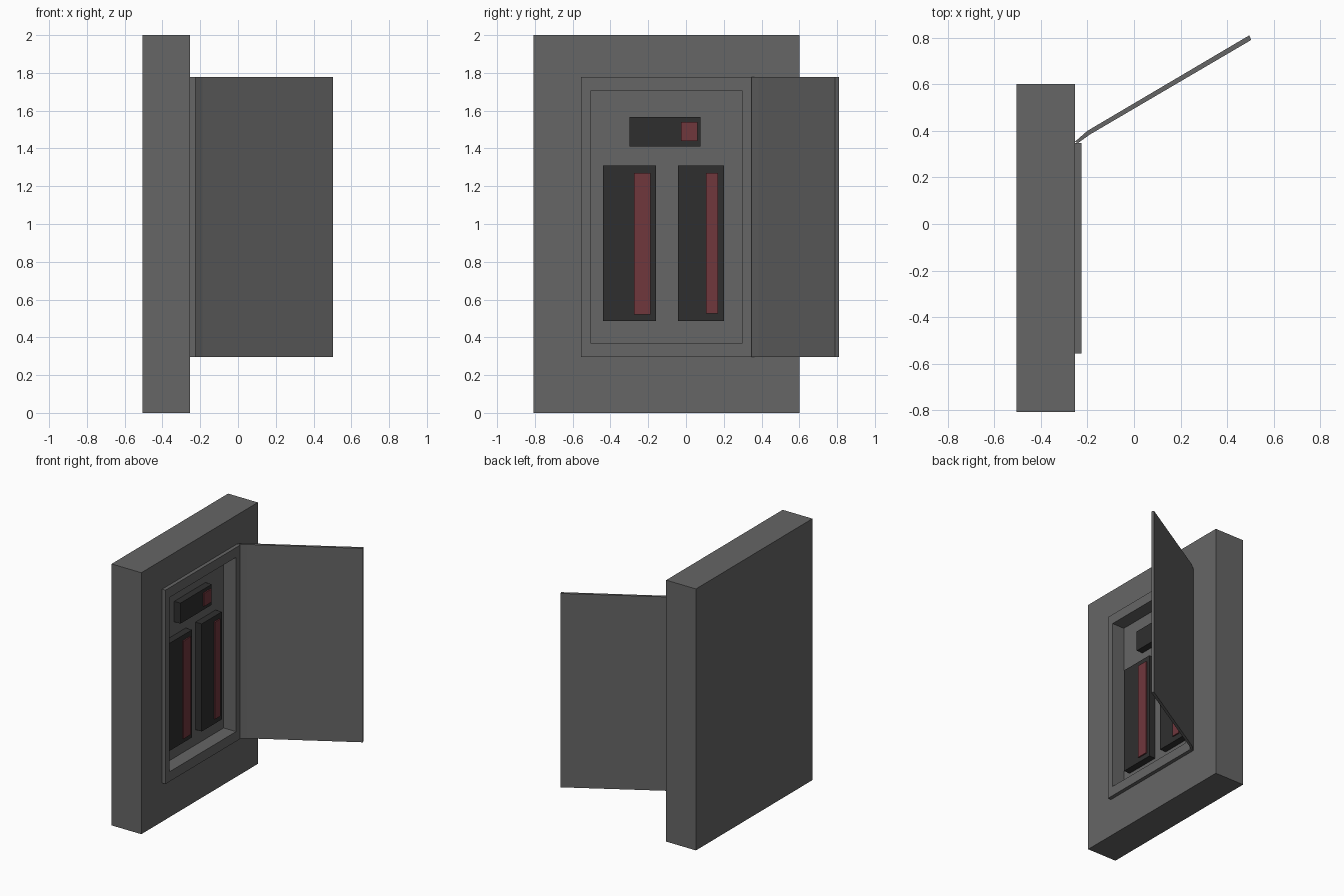
import bpy, bmesh

if "Cube" in bpy.data.objects:
    bpy.data.objects.remove(bpy.data.objects["Cube"])


def finish(name, bm, mat):
    bmesh.ops.recalc_face_normals(bm, faces=bm.faces)
    mesh = bpy.data.meshes.new(name)
    bm.to_mesh(mesh)
    bm.free()
    obj = bpy.data.objects.new(name, mesh)
    bpy.context.collection.objects.link(obj)
    mesh.materials.append(mat)
    return obj


def material(name, color):
    mat = bpy.data.materials.new(name)
    mat.diffuse_color = color
    mat.use_nodes = True
    mat.node_tree.nodes["Principled BSDF"].inputs["Base Color"].default_value = mat.diffuse_color
    return mat


def loft(name, rings, mat):
    """Bridge equal-sized vertex rings and cap both ends."""
    bm = bmesh.new()
    loops = [[bm.verts.new(p) for p in ring] for ring in rings]
    n = len(loops[0])
    for a, b in zip(loops, loops[1:]):
        for i in range(n):
            j = (i + 1) % n
            bm.faces.new((a[i], a[j], b[j], b[i]))
    bm.faces.new(loops[0])
    bm.faces.new(loops[-1])
    return finish(name, bm, mat)


def rect(x, y0, y1, z0, z1):
    return [(x, y0, z0), (x, y1, z0), (x, y1, z1), (x, y0, z1)]


def box(name, x0, x1, span, mat):
    return loft(name, [rect(x0, *span), rect(x1, *span)], mat)


metal = material("dark_grey_metal", (0.132, 0.132, 0.132, 1))
dark = material("dark_plastic", (0.028, 0.028, 0.028, 1))
red = material("dull_red", (0.16, 0.038, 0.046, 1))

# Wall slab with raised frame and recessed compartment, as nested rectangles
BACK, FACE, RIM, FLOOR = -0.505, -0.253, -0.225, -0.33
slab = (-0.807, 0.601, 0.0, 2.0)
frame = (-0.555, 0.348, 0.295, 1.778)
opening = (-0.505, 0.298, 0.37, 1.703)
loft("wall_cabinet", [
    rect(BACK, *slab), rect(FACE, *slab),
    rect(FACE, *frame), rect(RIM, *frame),
    rect(RIM, *opening), rect(FLOOR, *opening),
], metal)

# Open door tapering into its hinge: plan outline extruded upward
plan = [(-0.254, 0.353), (-0.2, 0.4), (0.495, 0.81),
        (0.503, 0.79), (-0.188, 0.385), (-0.24, 0.348)]
loft("open_door", [[(x, y, z) for x, y in plan] for z in frame[2:]], metal)

# Switch units, each with a raised red strip on its face
BLOCK = -0.277
units = {
    "top_switch": ((-0.30, 0.078, 1.41, 1.567), (-0.027, 0.06, 1.44, 1.54)),
    "left_breaker": ((-0.44, -0.16, 0.487, 1.31), (-0.275, -0.188, 0.522, 1.27)),
    "right_breaker": ((-0.043, 0.2, 0.487, 1.31), (0.105, 0.17, 0.527, 1.27)),
}
for name, (body, strip) in units.items():
    box(name, FLOOR, BLOCK, body, dark)
    box(name + "_strip", BLOCK - 0.005, BLOCK + 0.01, strip, red)
